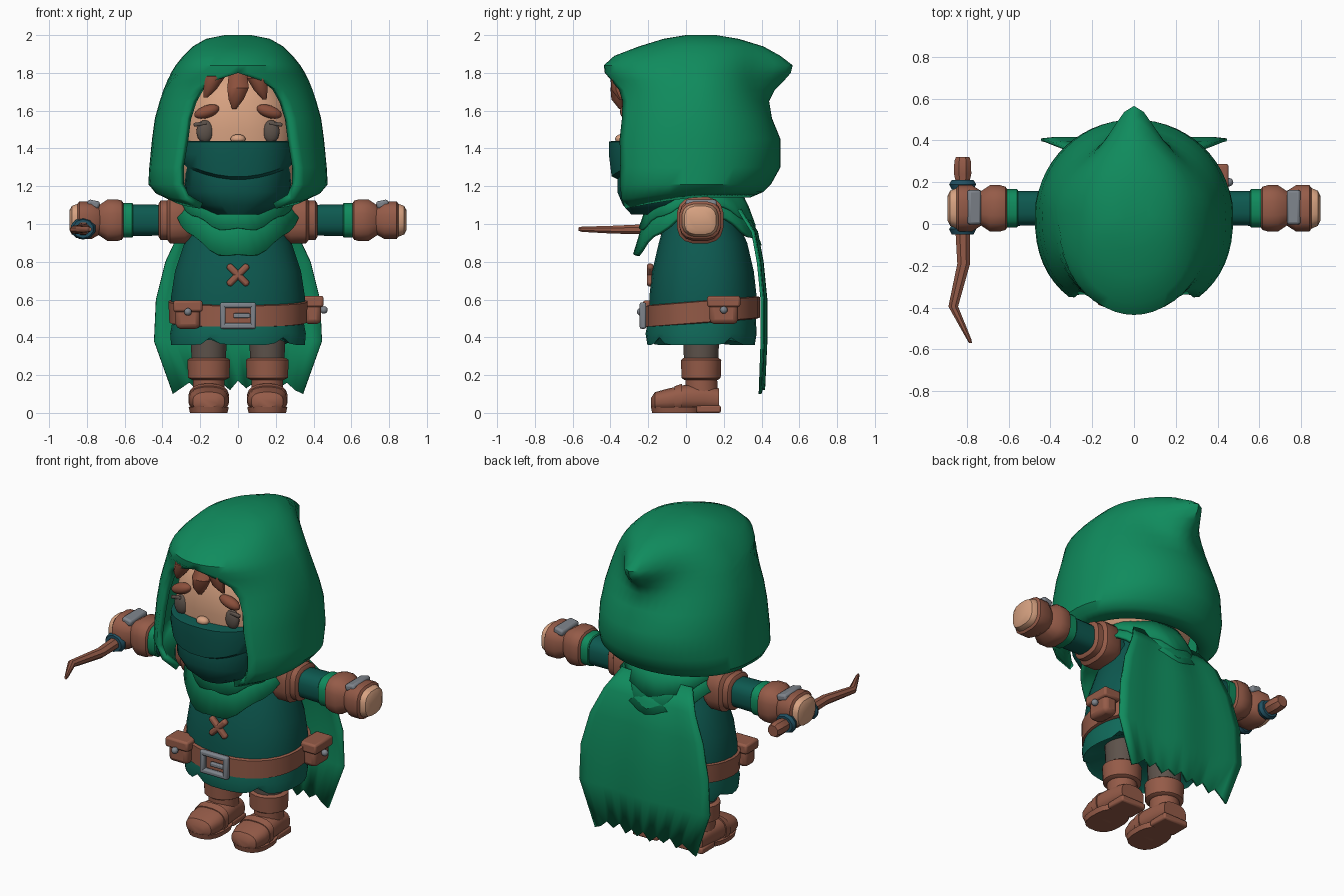
import bpy, bmesh, math
from mathutils import Vector, Matrix

cube = bpy.data.objects.get("Cube")
if cube:
    bpy.data.objects.remove(cube, do_unlink=True)


def material(name, rgb):
    m = bpy.data.materials.new(name)
    m.use_nodes = True
    m.diffuse_color = (*rgb, 1)
    m.node_tree.nodes["Principled BSDF"].inputs["Base Color"].default_value = (*rgb, 1)
    return m


GREEN = material("cloak green", (0.005, 0.26, 0.11))
TEAL = material("tunic teal", (0.004, 0.1, 0.08))
SKIRT = material("skirt teal green", (0.005, 0.14, 0.1))
LEATHER = material("brown leather", (0.3, 0.105, 0.065))
HAIR = material("hair brown", (0.26, 0.08, 0.045))
SKIN = material("skin", (0.68, 0.36, 0.22))
STEEL = material("grey steel", (0.21, 0.23, 0.26))
TAUPE = material("dark taupe", (0.11, 0.085, 0.07))
WRAP = material("blue grip wrap", (0.015, 0.08, 0.12))
parts = []


def finish(name, bm, mat, thick=0, bevel=0):
    bmesh.ops.remove_doubles(bm, verts=bm.verts, dist=0.0005)
    bmesh.ops.recalc_face_normals(bm, faces=bm.faces)
    me = bpy.data.meshes.new(name)
    bm.to_mesh(me)
    bm.free()
    me.materials.append(mat)
    ob = bpy.data.objects.new(name, me)
    bpy.context.collection.objects.link(ob)
    if thick:
        mod = ob.modifiers.new("thickness", "SOLIDIFY")
        mod.thickness, mod.offset = thick, -1
    if bevel:
        mod = ob.modifiers.new("soft edges", "BEVEL")
        mod.width, mod.segments = bevel, 2
    parts.append(ob)
    return ob


def loft(name, rows, mat, closed=True, caps=(True, True), thick=0):
    """Skin a list of equal-length point rows."""
    bm = bmesh.new()
    grid = [[bm.verts.new(p) for p in row] for row in rows]
    n = len(grid[0])
    for a, b in zip(grid, grid[1:]):
        for i in range(n if closed else n - 1):
            j = (i + 1) % n
            bm.faces.new((a[i], a[j], b[j], b[i]))
    for use, row in zip(caps, (grid[0], grid[-1])):
        if use:
            bm.faces.new(row)
    return finish(name, bm, mat, thick)


def swept(name, axis, sections, mat, n=20, power=2.0, warp=None, **kw):
    """Superellipse sections (position, centre u, centre v, radius u, radius v) along an axis."""
    rows = []
    for pos, cu, cv, ru, rv in sections:
        row = []
        for i in range(n):
            a = math.tau * (i + 0.5) / n
            c, s = math.cos(a), math.sin(a)
            u = cu + ru * math.copysign(abs(c) ** (2 / power), c)
            v = cv + rv * math.copysign(abs(s) ** (2 / power), s)
            p = Vector({"x": (pos, u, v), "y": (u, pos, v), "z": (u, v, pos)}[axis])
            row.append(warp(p) if warp else p)
        rows.append(row)
    return loft(name, rows, mat, **kw)


def box(name, centre, size, mat, bevel=0.01, rot=(0, "Y")):
    bm = bmesh.new()
    bmesh.ops.create_cube(bm, size=1)
    m = Matrix.Translation(centre) @ Matrix.Rotation(math.radians(rot[0]), 4, rot[1])
    bm.transform(m @ Matrix.Diagonal((*size, 1)))
    return finish(name, bm, mat, bevel=bevel)


def ball(name, centre, size, mat, tilt=0):
    bm = bmesh.new()
    bmesh.ops.create_uvsphere(bm, u_segments=16, v_segments=10, radius=1)
    m = Matrix.Translation(centre) @ Matrix.Rotation(math.radians(tilt), 4, "Y")
    bm.transform(m @ Matrix.Diagonal((*size, 1)))
    return finish(name, bm, mat)


# Hood: rows of height, half width, front y, back y, opening half width, back peak, front drop
HOOD = [(1.14, .36, -.38, .34, .2, 0, .07), (1.17, .44, -.43, .41, .28, 0, .05),
        (1.21, .475, -.45, .45, .31, 0, 0), (1.3, .47, -.45, .5, .31, 0, 0),
        (1.45, .455, -.44, .5, .285, 0, 0), (1.56, .44, -.42, .455, .27, 0, 0),
        (1.65, .415, -.405, .42, .24, .02, 0), (1.71, .395, -.405, .4, .2, .07, 0),
        (1.76, .375, -.415, .39, .12, .13, 0), (1.8, .355, -.43, .385, 0, .17, 0),
        (1.84, .33, -.435, .385, 0, .18, 0), (1.89, .29, -.38, .38, 0, .12, 0),
        (1.94, .24, -.25, .36, 0, .05, 0), (1.98, .17, -.12, .28, 0, 0, 0),
        (2.0, .07, .0, .16, 0, 0, 0)]
rows = []
for z, rx, front, back, opening, peak, drop in HOOD:
    start, row = math.asin(opening / rx), []
    for i in range(45):
        a = start + (math.tau - 2 * start) * i / 44
        x, c = rx * math.sin(a), math.cos(a)
        if c > 0:
            y = .05 + (front - .05) * c ** .8
        else:
            y = .05 - (back - .05) * c + peak * math.exp(-(x / .12) ** 2)
        row.append((x, y, z - drop * max(0, c)))
    rows.append(row)
loft("hood", rows, GREEN, closed=False, caps=(False, True), thick=.035)


# Draped collar layers under the hood
def collar(name, top, radius, side_hem, front_hem, back_hem):
    rows = []
    for t in (0, .5, 1):
        row = []
        for i in range(40):
            a = math.tau * i / 40
            c, s = math.cos(a), math.sin(a)
            hem = side_hem + ((front_hem if c > 0 else back_hem) - side_hem) * abs(c) ** 1.6
            hem += .012 * math.cos(9 * a)
            r = .22 + (radius - .22) * t ** .8
            row.append((r * s, .06 - r * c, top + (hem - top) * t))
        rows.append(row)
    loft(name, rows, GREEN, caps=(False, False), thick=.02)


collar("collar_lower", 1.17, .34, 1.07, .83, .9)
collar("collar_upper", 1.2, .31, 1.12, .97, 1.0)

# Cape with a ragged hem: rows of height, half width, y
COLS = 16
CAPE = [(1.08, .24, .3), (.96, .31, .375), (.8, .385, .405), (.6, .435, .425), (.38, .445, .425), (.14, .345, .415)]
rows = []
for k, (z, w, y) in enumerate(CAPE):
    row = []
    for i in range(COLS + 1):
        u = 2 * i / COLS - 1
        rag = 0
        if k == len(CAPE) - 1:
            rag = -.04 if abs(u) == 1 else (.03, -.01, .02, -.02)[i % 4]
        row.append((w * u, y - .02 * u * u + .006 * math.cos(7 * u), z + rag))
    rows.append(row)
loft("cape", rows, GREEN, closed=False, caps=(False, False), thick=.015)

# Head, mask and face
swept("head", "z", [(1.08, 0, 0, .18, .2), (1.18, 0, 0, .28, .29), (1.3, 0, 0, .31, .32), (1.5, 0, 0, .315, .335),
                    (1.65, 0, 0, .285, .325), (1.76, 0, 0, .21, .27), (1.82, 0, 0, .1, .15)], SKIN, n=32, power=2.6)


def smile(p):
    if 1.2 < p.z < 1.3:
        p.z += .9 * p.x ** 2
    return p


swept("face_mask", "z", [(1.05, 0, -.05, .13, .24), (1.1, 0, -.05, .23, .285), (1.17, 0, -.05, .28, .315),
                         (1.235, 0, -.05, .29, .315), (1.25, 0, -.05, .305, .345), (1.37, 0, -.05, .31, .36),
                         (1.435, 0, -.05, .305, .36), (1.44, 0, -.05, .29, .34)],
      TEAL, n=32, power=2.5, warp=smile)
ball("nose", (0, -.345, 1.45), (.04, .03, .025), SKIN)
for s, side in ((1, "left"), (-1, "right")):
    ball(side + "_eye", (s * .175, -.305, 1.49), (.045, .025, .06), TAUPE)
    box(side + "_lash", (s * .2, -.315, 1.53), (.07, .02, .02), TAUPE, .006, (s * 8, "Y"))
    ball(side + "_eyebrow", (s * .165, -.315, 1.595), (.07, .035, .033), HAIR, s * 18)
for x, tip, w, lean in ((0, 1.61, .06, -.02), (-.12, 1.67, .055, -.05), (.1, 1.66, .055, .04)):
    swept("hair_lock", "z", [(tip, x + lean, -.345, .012, .01), (tip + .05, x + lean / 2, -.36, w * .7, .035),
                             (tip + .11, x, -.355, w, .045), (1.82, x, -.28, w * .8, .04)], HAIR, n=10)

# Tunic, skirt and belt
swept("tunic", "z", [(.52, 0, .09, .355, .285), (.62, 0, .09, .355, .285), (.75, 0, .09, .335, .27),
                     (.9, 0, .09, .285, .235), (1.02, 0, .08, .22, .19), (1.14, 0, .06, .16, .15)],
      TEAL, n=32, power=2.2)


def notch(p):
    if p.z < .37:
        p.z += .04 * max(0, math.cos(5 * math.atan2(p.x, p.y - .09) + .8)) ** 6
    return p


swept("skirt", "z", [(.44, 0, .08, .2, .16), (.385, 0, .08, .33, .265), (.36, 0, .08, .355, .285),
                     (.42, 0, .08, .36, .295), (.5, 0, .085, .345, .285), (.56, 0, .09, .34, .275)],
      SKIRT, n=40, power=2.2, warp=notch)


def tilt_belt(p):
    p.z += .08 * (p.y - .09)
    return p


swept("belt", "z", [(.475, 0, .09, .35, .28), (.48, 0, .09, .365, .302), (.59, 0, .09, .37, .302), (.595, 0, .09, .35, .28)],
      LEATHER, n=32, power=2.2, warp=tilt_belt)
for s in (-1, 1):
    box("buckle_side", (s * .08, -.228, .515), (.03, .035, .14), STEEL)
    box("buckle_bar", (0, -.228, .515 + s * .055), (.17, .035, .03), STEEL)
    box("chest_lace", (0, -.19, .73), (.15, .035, .035), LEATHER, .012, (s * 45, "Y"))
box("buckle_tongue", (.02, -.232, .515), (.09, .025, .025), STEEL, .006)

# Belt pouches
for name, c, size, knob in (("front_pouch", (-.265, -.165, .52), (.13, .1, .15), (0, -.075, .015)),
                            ("side_pouch", (.395, .2, .545), (.09, .15, .15), (.06, 0, .0))):
    c = Vector(c)
    box(name, c, size, LEATHER, .025)
    box(name + "_flap", c + Vector((0, 0, .045)), (size[0] + .025, size[1] + .025, .06), LEATHER, .012)
    ball(name + "_button", c + Vector(knob), (.02, .02, .02), STEEL)

# Legs, boots and arms
for s, side in ((1, "left"), (-1, "right")):
    x = s * .155
    swept(side + "_trouser", "z", [(.24, x, .08, .09, .09), (.46, x, .08, .1, .1)], TAUPE)
    swept(side + "_boot_shaft", "z", [(.05, x, .085, .085, .09), (.19, x, .08, .085, .085)], LEATHER)
    swept(side + "_boot_cuff", "z", [(.175, x, .08, .09, .09), (.185, x, .08, .11, .105), (.28, x, .08, .115, .108),
                                     (.29, x, .08, .1, .095)], LEATHER)
    swept(side + "_foot", "y", [(-.185, x, .055, .05, .025), (-.165, x, .06, .085, .05), (-.1, x, .068, .105, .06),
                                (0, x, .08, .1, .07), (.1, x, .08, .09, .07), (.175, x, .07, .08, .06)],
          LEATHER, power=2.6)
    swept(side + "_sole", "z", [(0, x, -.05, .1, .13), (.03, x, -.05, .107, .137)], LEATHER, power=2.6)
    box(side + "_heel", (x, .12, .02), (.17, .13, .04), LEATHER)
    swept(side + "_boot_strap", "y", [(-.06, x, .07, .108, .072), (-.02, x, .078, .108, .077)], LEATHER, power=2.6)

    def arm(name, sections, mat, power=2.8, r=1):
        swept(side + name, "x", [(s * p, .075, 1.02, w, w * r) for p, w in sections], mat, n=16, power=power)

    arm("_shoulder_pad", [(.24, .1), (.28, .125), (.36, .125), (.375, .105), (.41, .105), (.42, .09)], LEATHER)
    arm("_sleeve", [(.2, .08), (.58, .085)], TEAL)
    arm("_sleeve_band", [(.555, .088), (.56, .093), (.615, .093)], GREEN)
    arm("_bracer", [(.605, .09), (.615, .105), (.64, .112), (.69, .112), (.73, .085), (.74, .08)], LEATHER)
    arm("_glove", [(.725, .08), (.775, .112), (.84, .112), (.855, .09)], LEATHER, r=.9)
    arm("_fist", [(.8, .09), (.85, .098), (.88, .085), (.892, .06)], SKIN, r=.9)
    box(side + "_hand_plate", (s * .765, .08, 1.105), (.065, .165, .04), STEEL, .012, (s * -12, "Y"))

# Curved wooden weapon held in the right fist
swept("weapon_handle", "y", [(.32, -.82, .975, .035, .035), (.3, -.82, .975, .043, .045), (.24, -.82, .975, .045, .045),
                             (.2, -.82, .975, .035, .035), (-.05, -.82, .975, .035, .035)], LEATHER, n=8)
swept("weapon_shaft", "y", [(-.02, -.82, .975, .038, .035), (-.19, -.815, .972, .033, .03), (-.395, -.865, .97, .025, .022),
                            (-.55, -.79, .972, .012, .015), (-.57, -.782, .973, .008, .01)], LEATHER, n=8)
for y in (.19, -.025):
    swept("grip_wrap", "y", [(y - .025, -.82, .975, .055, .05), (y, -.82, .975, .068, .058), (y + .02, -.82, .975, .055, .05)],
          WRAP, n=10)

# Smooth shading with sharp creases kept
bpy.ops.object.select_all(action="DESELECT")
for ob in parts:
    ob.select_set(True)
bpy.context.view_layer.objects.active = parts[0]
bpy.ops.object.shade_smooth_by_angle(angle=math.radians(38))
